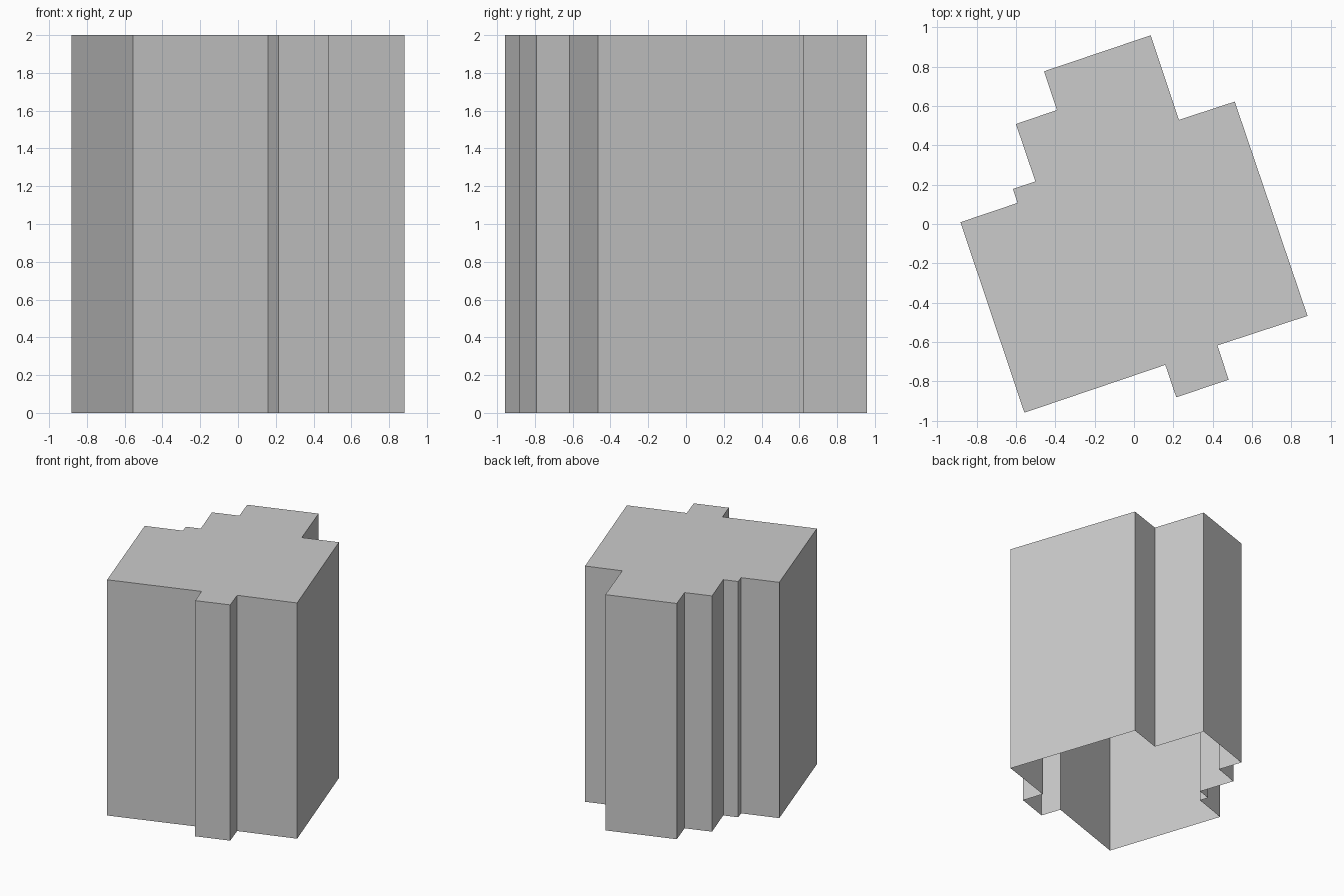
import bpy
import bmesh

if "Cube" in bpy.data.objects:
    bpy.data.objects.remove(bpy.data.objects["Cube"])

HEIGHT = 2.0

# Building footprint, clockwise from the rear corner
footprint = [
    (0.085, 0.959), (0.228, 0.529), (0.512, 0.622), (0.882, -0.467),
    (0.424, -0.617), (0.481, -0.791), (0.215, -0.881), (0.159, -0.716),
    (-0.557, -0.959), (-0.882, 0.009), (-0.592, 0.107), (-0.615, 0.178),
    (-0.501, 0.216), (-0.600, 0.508), (-0.392, 0.579), (-0.457, 0.776),
]

# Flat roof, then walls dropped from its outline; the underside is open
bm = bmesh.new()
roof = bm.faces.new([bm.verts.new((x, y, HEIGHT)) for x, y in reversed(footprint)])
walls = bmesh.ops.extrude_edge_only(bm, edges=list(roof.edges))
for v in walls["geom"]:
    if isinstance(v, bmesh.types.BMVert):
        v.co.z = 0.0
bmesh.ops.recalc_face_normals(bm, faces=bm.faces[:])
bm.normal_update()
if roof.normal.z < 0:
    bmesh.ops.reverse_faces(bm, faces=bm.faces[:])

mesh = bpy.data.meshes.new("building_shell")
bm.to_mesh(mesh)
bm.free()
bpy.context.collection.objects.link(bpy.data.objects.new("building_shell", mesh))
